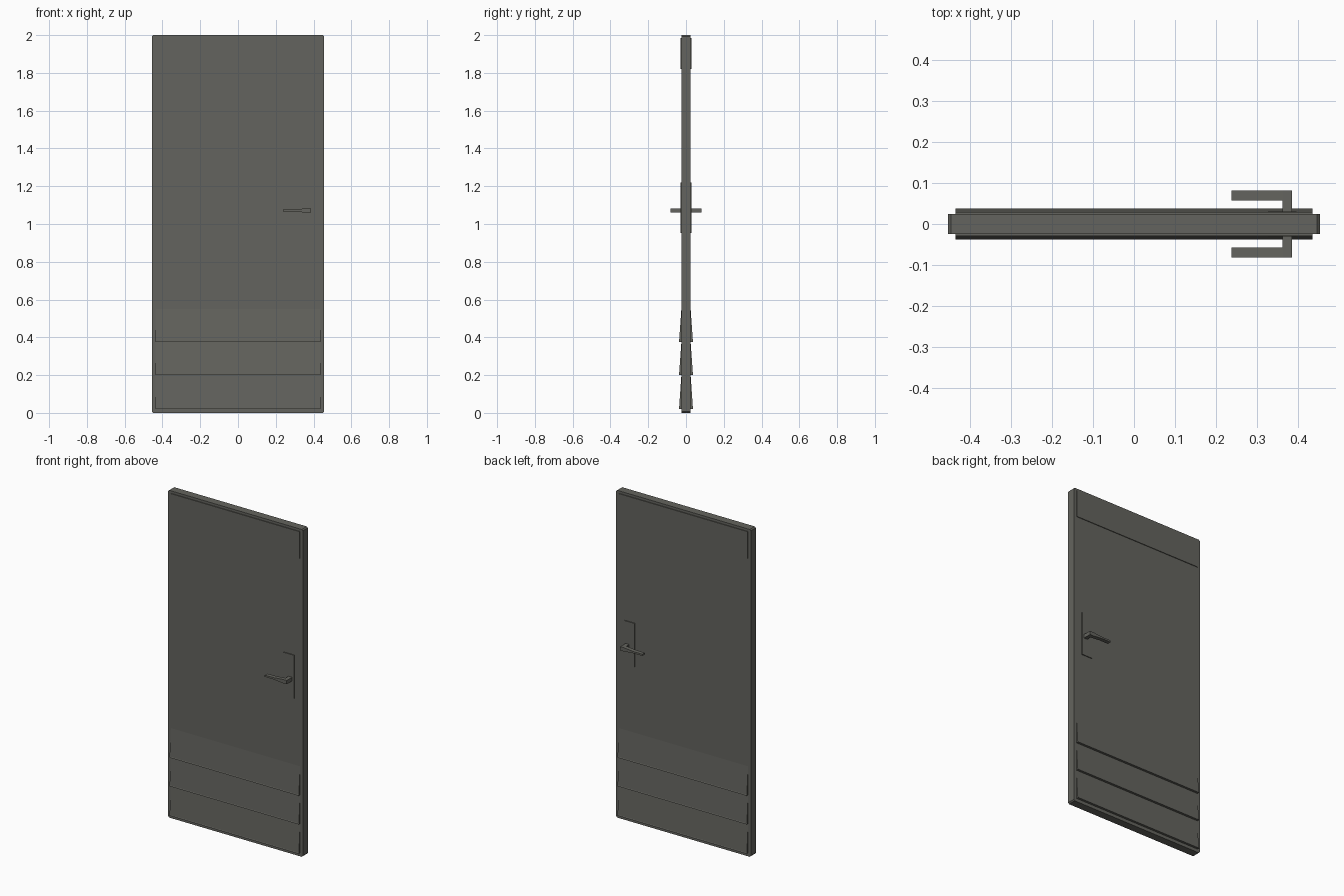
import bpy
import bmesh
from mathutils import Vector

cube = bpy.data.objects.get("Cube")
if cube:
    bpy.data.objects.remove(cube, do_unlink=True)

GREY = (0.127, 0.127, 0.112, 1)
paint = bpy.data.materials.new("warm_grey_paint")
paint.use_nodes = True
paint.diffuse_color = GREY
bsdf = paint.node_tree.nodes["Principled BSDF"]
bsdf.inputs["Base Color"].default_value = GREY
bsdf.inputs["Roughness"].default_value = 0.7


def prism(name, outline, along):
    """Extrude a closed outline of 3D points along a vector."""
    bm = bmesh.new()
    face = bm.faces.new([bm.verts.new(p) for p in outline])
    moved = bmesh.ops.extrude_face_region(bm, geom=[face])["geom"]
    bmesh.ops.translate(bm, vec=Vector(along),
                        verts=[v for v in moved if isinstance(v, bmesh.types.BMVert)])
    bmesh.ops.recalc_face_normals(bm, faces=bm.faces)
    mesh = bpy.data.meshes.new(name)
    bm.to_mesh(mesh)
    bm.free()
    mesh.materials.append(paint)
    obj = bpy.data.objects.new(name, mesh)
    bpy.context.collection.objects.link(obj)
    return obj


def box(name, x, y, z):
    outline = [(x[0], y[0], z[0]), (x[1], y[0], z[0]),
               (x[1], y[0], z[1]), (x[0], y[0], z[1])]
    return prism(name, outline, (0, y[1] - y[0], 0))


HALF_W, HALF_T, HEIGHT, CUT = 0.455, 0.0245, 2.0, 0.007
PANEL_W = 0.437

# Door slab with clipped corners
w, c = HALF_W, CUT
slab_xz = [(-w + c, 0), (w - c, 0), (w, c), (w, HEIGHT - c),
           (w - c, HEIGHT), (-w + c, HEIGHT), (-w, HEIGHT - c), (-w, c)]
prism("door_slab", [(x, -HALF_T, z) for x, z in slab_xz], (0, 2 * HALF_T, 0))

# Matching fittings on both faces
for side, s in (("front", -1), ("back", 1)):
    box(f"{side}_top_plate", (-PANEL_W, PANEL_W), (s * 0.02, s * 0.029), (1.82, 1.985))

    # Overlapping sloped weatherboards
    for i, (low, high) in enumerate(((0.02, 0.2), (0.2, 0.375), (0.375, 0.55))):
        profile = [(0.015, low), (0.0385, low), (0.0365, low + 0.006),
                   (HALF_T, high), (0.015, high)]
        prism(f"{side}_weatherboard_{i + 1}",
              [(-PANEL_W, s * y, z) for y, z in profile], (2 * PANEL_W, 0, 0))

    # Handle plate, neck and tapered lever
    box(f"{side}_handle_plate", (0.328, 0.398), (s * 0.02, s * 0.03), (0.953, 1.22))
    box(f"{side}_handle_neck", (0.363, 0.387), (s * 0.02, s * 0.06), (1.06, 1.083))
    lever = [(0.238, 1.066), (0.3, 1.066), (0.363, 1.06), (0.387, 1.06),
             (0.387, 1.083), (0.363, 1.083), (0.3, 1.077), (0.238, 1.076)]
    prism(f"{side}_handle_lever", [(x, s * 0.058, z) for x, z in lever],
          (0, s * 0.0245, 0))
